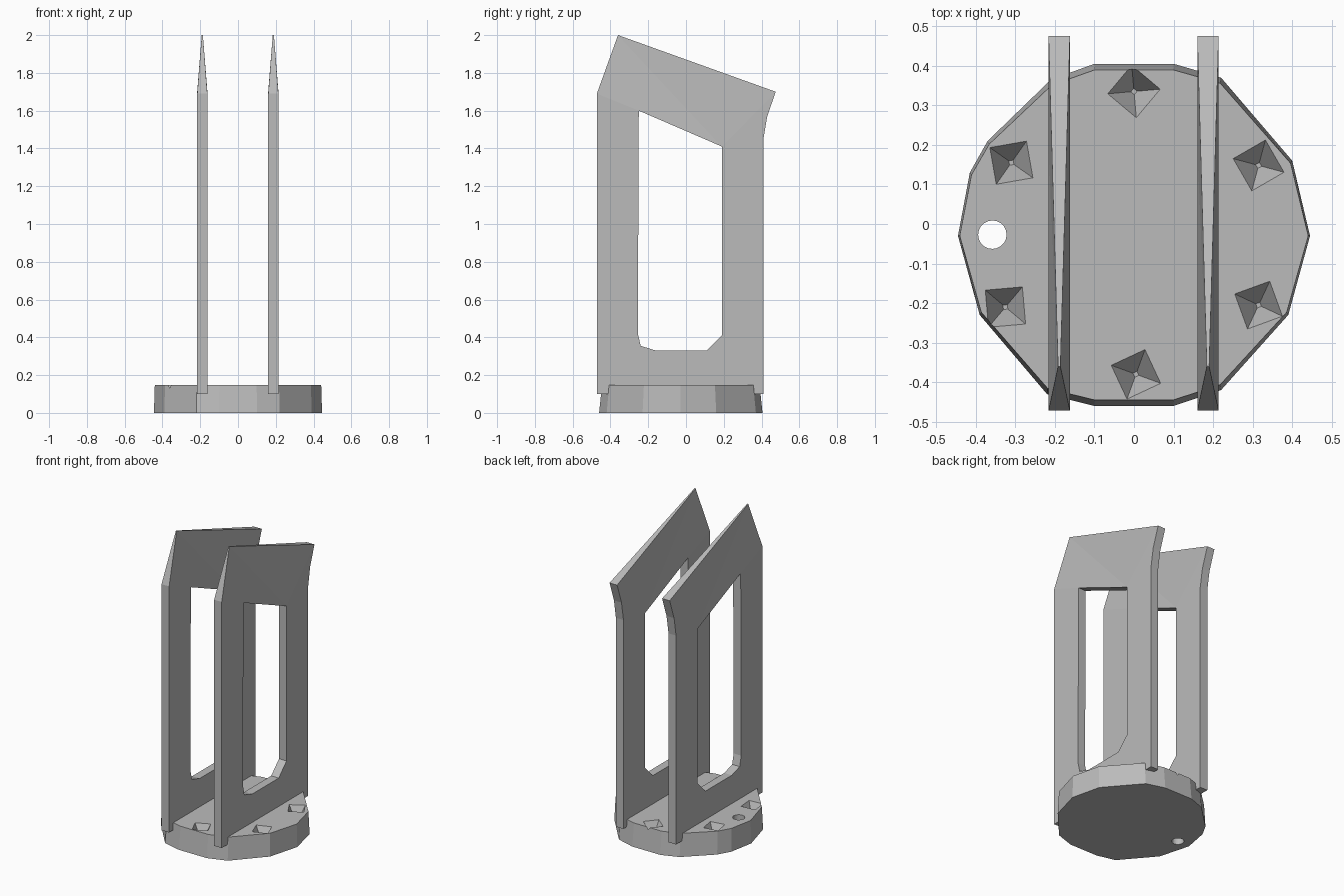
import bpy, bmesh
from math import cos, sin, pi, radians
from mathutils import Vector

cube = bpy.data.objects.get("Cube")
if cube:
    bpy.data.objects.remove(cube, do_unlink=True)

grey = bpy.data.materials.new("plain grey")
grey.use_nodes = True
colour = (0.5, 0.5, 0.5, 1)
grey.diffuse_color = colour
grey.node_tree.nodes["Principled BSDF"].inputs["Base Color"].default_value = colour


def make_object(name, bm):
    bmesh.ops.recalc_face_normals(bm, faces=bm.faces)
    mesh = bpy.data.meshes.new(name)
    bm.to_mesh(mesh)
    bm.free()
    mesh.materials.append(grey)
    obj = bpy.data.objects.new(name, mesh)
    bpy.context.collection.objects.link(obj)
    return obj


def bridge(bm, lower, upper):
    """Close two matching rings into a solid."""
    bm.faces.new(lower)
    bm.faces.new(upper)
    n = len(lower)
    for i in range(n):
        j = (i + 1) % n
        bm.faces.new((lower[i], lower[j], upper[j], upper[i]))


# Faceted base disc, drawn in slightly towards the top
outline = [(-.445, -.03), (-.415, .13), (-.37, .21), (-.21, .365), (-.1, .405),
           (.1, .405), (.22, .37), (.4, .16), (.445, -.03), (.39, -.23),
           (.22, -.42), (.1, -.46), (-.1, -.46), (-.22, -.43), (-.39, -.23)]
bm = bmesh.new()
foot = [bm.verts.new((x, y, 0)) for x, y in outline]
rim = [bm.verts.new((x * .99, -.03 + (y + .03) * .965, .147)) for x, y in outline]
bridge(bm, foot, rim)
base = make_object("base", bm)

# Cutter for the six pyramid pits and the round through hole
bm = bmesh.new()
pits = [(0, .335, 95), (-.31, .155, 55), (.315, .148, 75),
        (-.325, -.21, 50), (.315, -.205, 65), (.005, -.38, 70)]


def ring(x, y, z, radius, sides, turn=0):
    return [bm.verts.new((x + radius * cos(turn + 2 * pi * i / sides),
                          y + radius * sin(turn + 2 * pi * i / sides), z))
            for i in range(sides)]


for x, y, angle in pits:
    turn = radians(angle)
    bridge(bm, ring(x, y, .06, .008, 4, turn), ring(x, y, .17, .082, 4, turn))
bridge(bm, ring(-.358, -.027, -.1, .036, 20), ring(-.358, -.027, .3, .036, 20))
cutter = make_object("pit_cutter", bm)
cutter.hide_render = True

cut = base.modifiers.new("pits", 'BOOLEAN')
cut.operation = 'DIFFERENCE'
cut.solver = 'EXACT'
cut.object = cutter
bpy.context.view_layer.objects.active = base
bpy.ops.object.modifier_apply(modifier=cut.name)
bpy.data.objects.remove(cutter, do_unlink=True)

# Upright window frame: profile points as (y, z)
points = {
    "front_foot": (-.472, .1), "front_top": (-.472, 1.69), "peak": (-.36, 2),
    "back_tip": (.475, 1.7), "back_bend": (.43, 1.57), "back_top": (.41, 1.45),
    "back_foot": (.41, .1),
    "win_front_top": (-.25, 1.6), "win_back_top": (.19, 1.41),
    "win_back_low": (.19, .41), "sill_back": (.11, .33),
    "sill_front": (-.16, .33), "sill_corner": (-.24, .355), "win_front_low": (-.255, .42),
}
panels = [
    "front_foot front_top win_front_top win_front_low",
    "front_top peak win_front_top",
    "peak win_back_top win_front_top",
    "peak back_tip win_back_top",
    "back_tip back_bend back_top win_back_top",
    "back_top back_foot win_back_low win_back_top",
    "back_foot front_foot sill_front sill_back",
    "back_foot sill_back win_back_low",
    "front_foot win_front_low sill_corner sill_front",
]


def make_frame(name, x):
    """Skin both sides, then close the open border between them."""
    bm = bmesh.new()
    sides = []
    for s in (-1, 1):
        sides.append({key: bm.verts.new((x + s * (.003 if key == "peak" else .027), y, z))
                      for key, (y, z) in points.items()})
    edges = {}
    for panel in panels:
        keys = panel.split()
        for side in sides:
            bm.faces.new([side[k] for k in keys])
        for a, b in zip(keys, keys[1:] + keys[:1]):
            pair = frozenset((a, b))
            edges[pair] = edges.get(pair, 0) + 1
    for pair, count in edges.items():
        if count == 1:
            a, b = pair
            bm.faces.new((sides[0][a], sides[0][b], sides[1][b], sides[1][a]))
    return make_object(name, bm)


make_frame("left_frame", .187)
make_frame("right_frame", -.189)
